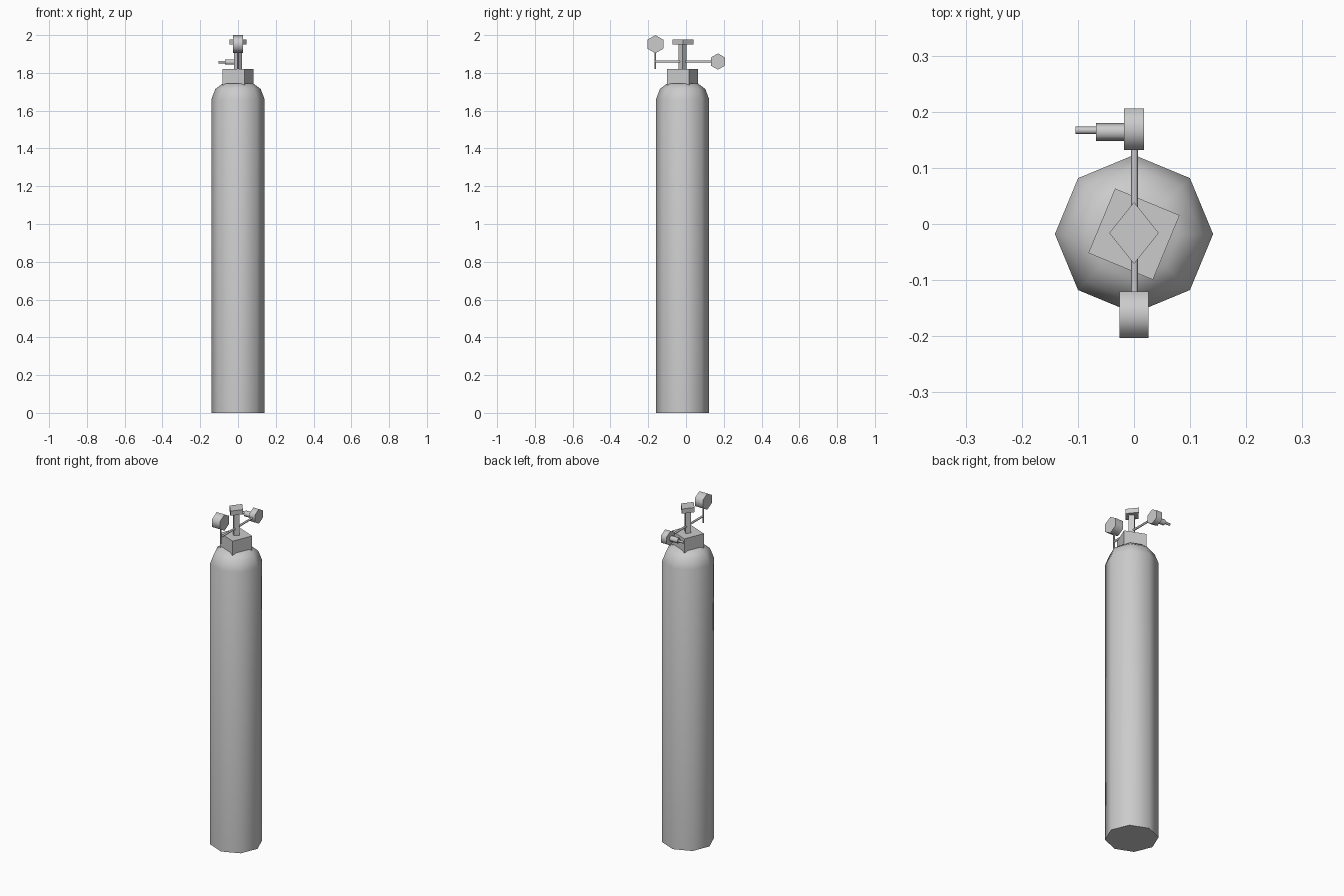
import bpy, bmesh, math
from mathutils import Vector

cube = bpy.data.objects.get("Cube")
if cube:
    bpy.data.objects.remove(cube, do_unlink=True)

metal = bpy.data.materials.new("grey_metal")
metal.use_nodes = True
GREY = (0.6, 0.6, 0.6, 1)
metal.diffuse_color = GREY
metal.node_tree.nodes["Principled BSDF"].inputs["Base Color"].default_value = GREY

AXIS_Y = -0.018  # centre line of the tank


def lathe(name, base, axis, profile, sides, turn=0, squash=1, smooth=65):
    """Sweep (radius, distance) rings along an axis and cap both ends."""
    axis = Vector(axis)
    u = Vector((1, 0, 0)) if abs(axis.x) < 0.5 else Vector((0, 1, 0))
    v = axis.cross(u)
    bm = bmesh.new()
    rings = []
    for r, d in profile:
        ring = []
        for i in range(sides):
            a = math.radians(turn) + math.tau * i / sides
            offset = u * r * squash * math.cos(a) + v * r * math.sin(a)
            ring.append(bm.verts.new(Vector(base) + axis * d + offset))
        rings.append(ring)
    for low, high in zip(rings, rings[1:]):
        for i in range(sides):
            j = (i + 1) % sides
            bm.faces.new((low[i], low[j], high[j], high[i]))
    bm.faces.new(rings[0][::-1])
    bm.faces.new(rings[-1])
    bmesh.ops.recalc_face_normals(bm, faces=bm.faces)
    mesh = bpy.data.meshes.new(name)
    bm.to_mesh(mesh)
    bm.free()
    mesh.materials.append(metal)
    obj = bpy.data.objects.new(name, mesh)
    bpy.context.collection.objects.link(obj)
    bpy.ops.object.select_all(action='DESELECT')
    obj.select_set(True)
    bpy.context.view_layer.objects.active = obj
    bpy.ops.object.shade_smooth_by_angle(angle=math.radians(smooth))
    return obj


def rod(name, base, axis, radius, length, sides, **kw):
    return lathe(name, base, axis, [(radius, 0), (radius, length)], sides, **kw)


X, Y, Z = (1, 0, 0), (0, 1, 0), (0, 0, 1)

# Tank with rounded shoulder
lathe("tank_body", (0, AXIS_Y, 0), Z,
      [(0.141, 0), (0.141, 1.66), (0.12, 1.715), (0.08, 1.745)], 8)

# Valve block, stem and hand knob
rod("valve_block", (0, AXIS_Y, 1.735), Z, 0.088, 0.085, 4, turn=22.5)
rod("valve_stem", (0, AXIS_Y, 1.81), Z, 0.021, 0.15, 4)
rod("valve_knob", (0, -0.016, 1.95), Z, 0.055, 0.028, 4, squash=0.8)

# Thin pipes carrying the gauges
rod("cross_pipe", (0.001, -0.163, 1.86), Y, 0.006, 0.3, 6)
rod("gauge_pipe", (0, -0.162, 1.82), Z, 0.005, 0.1, 6)

# Hexagonal gauges, their flat faces turned sideways
rod("front_gauge", (-0.026, -0.162, 1.952), X, 0.048, 0.052, 6, turn=30)
rod("back_gauge", (-0.018, 0.169, 1.86), X, 0.043, 0.036, 6, turn=30)

# Stepped outlet on the back gauge
rod("outlet_sleeve", (-0.068, 0.164, 1.857), X, 0.016, 0.055, 6)
rod("outlet_tip", (-0.104, 0.167, 1.857), X, 0.007, 0.04, 6)
